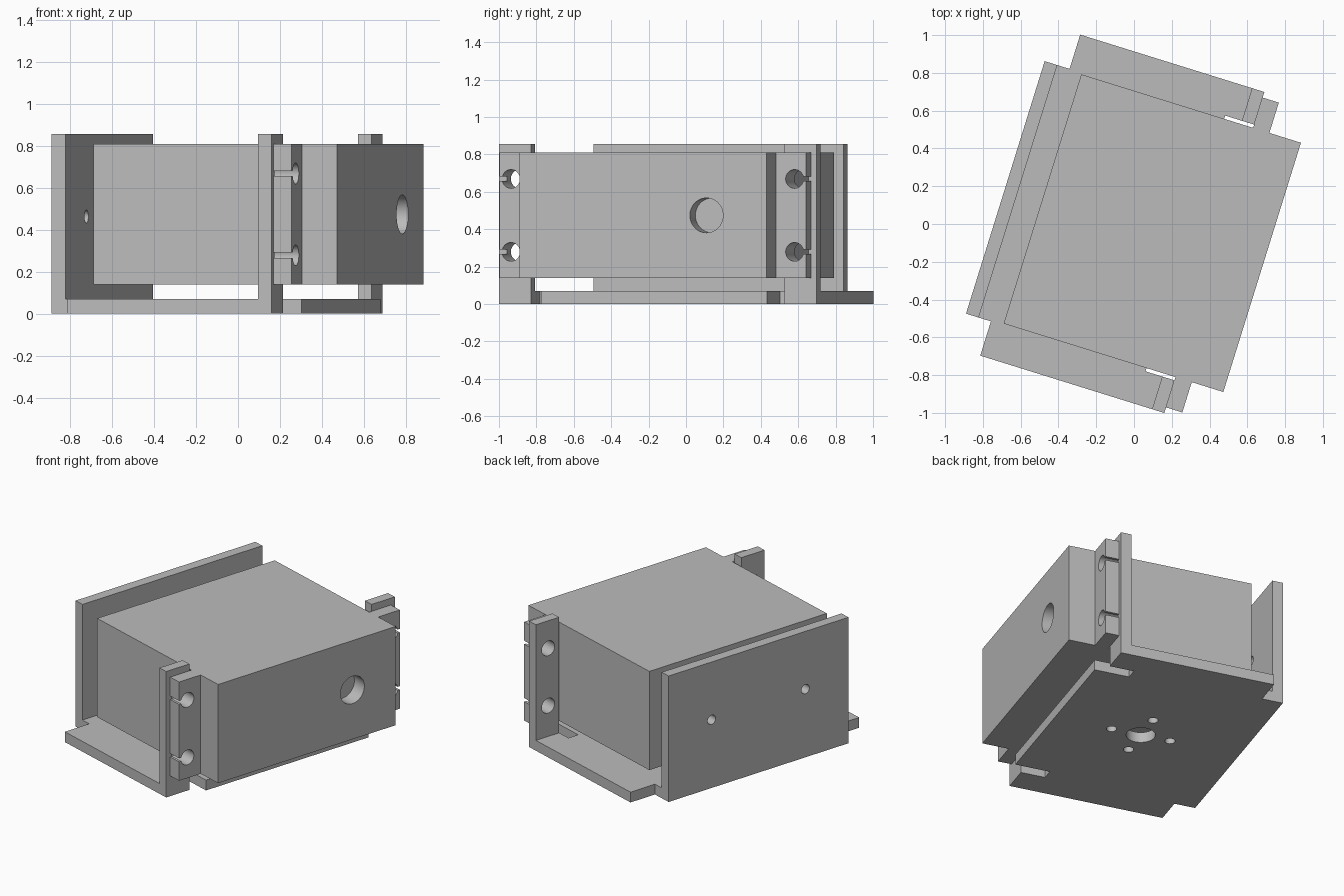
import bpy, bmesh
from math import radians, pi
from mathutils import Matrix, Vector

if "Cube" in bpy.data.objects:
    bpy.data.objects.remove(bpy.data.objects["Cube"], do_unlink=True)

# Whole assembly is turned about z and sits slightly off centre
TURN = Matrix.Rotation(radians(-17.3), 4, 'Z')
PLACE = TURN @ Matrix.Translation((0, -0.0175, 0))

grey = bpy.data.materials.new("plain grey")
grey.use_nodes = True
GREY = (0.5, 0.5, 0.5, 1)
grey.diffuse_color = GREY
grey.node_tree.nodes["Principled BSDF"].inputs["Base Color"].default_value = GREY


def finish(name, bm):
    bmesh.ops.recalc_face_normals(bm, faces=bm.faces)
    mesh = bpy.data.meshes.new(name)
    bm.to_mesh(mesh)
    bm.free()
    mesh.materials.append(grey)
    obj = bpy.data.objects.new(name, mesh)
    bpy.context.collection.objects.link(obj)
    obj.matrix_world = PLACE
    return obj


def plate(name, outline, bottom, top):
    """Extrude a plan outline from bottom to top."""
    bm = bmesh.new()
    face = bm.faces.new([bm.verts.new((x, y, bottom)) for x, y in outline])
    new = bmesh.ops.extrude_face_region(bm, geom=[face])["geom"]
    verts = [v for v in new if isinstance(v, bmesh.types.BMVert)]
    bmesh.ops.translate(bm, verts=verts, vec=(0, 0, top - bottom))
    return finish(name, bm)


def box(name, x0, x1, y0, y1, z0, z1):
    return plate(name, [(x0, y0), (x1, y0), (x1, y1), (x0, y1)], z0, z1)


def mirrored(half):
    """Complete a plan outline by mirroring its half across y = 0."""
    return half + [(x, -y) for x, y in reversed(half)]


def drill(axis, centre, radius, depth):
    """Cylindrical cutter along x or z."""
    bm = bmesh.new()
    spin = Matrix.Rotation(pi / 2, 4, 'Y') if axis == 'x' else Matrix()
    bmesh.ops.create_cone(bm, cap_ends=True, segments=48, radius1=radius,
                          radius2=radius, depth=depth,
                          matrix=Matrix.Translation(centre) @ spin)
    return finish("hole_cutter", bm)


def cut(obj, cutters):
    for c in cutters:
        c.hide_render = True
        mod = obj.modifiers.new("cut", 'BOOLEAN')
        mod.operation, mod.solver, mod.object = 'DIFFERENCE', 'EXACT', c
    bpy.context.view_layer.update()
    graph = bpy.context.evaluated_depsgraph_get()
    mesh = bpy.data.meshes.new_from_object(obj.evaluated_get(graph))
    obj.modifiers.clear()
    obj.data = mesh
    for c in cutters:
        bpy.data.objects.remove(c, do_unlink=True)
    bpy.ops.object.select_all(action='DESELECT')
    obj.select_set(True)
    bpy.context.view_layer.objects.active = obj
    bpy.ops.object.shade_smooth_by_angle(angle=radians(30))


# Key dimensions
BASE_TOP, WALL_TOP = 0.07, 0.856
BODY_LOW, BODY_HIGH = 0.138, 0.809
MID = (BODY_LOW + BODY_HIGH) / 2
HOLE_Y, HOLE_Z, HOLE_R = 0.794, 0.195, 0.05
POST_IN, POST_OUT = 0.383, 0.451

# Motor body with mounting ears
body = plate("motor_body", mirrored([
    (-0.502, 0.691), (0.451, 0.691), (0.451, 0.859),
    (0.541, 0.859), (0.541, 0.691), (0.716, 0.691)]), BODY_LOW, BODY_HIGH)
cutters = [drill('x', (0.716, 0.355, MID), 0.093, 0.2)]
for side in (-1, 1):
    for level in (-1, 1):
        y, z = side * HOLE_Y, MID + level * HOLE_Z
        cutters.append(drill('x', (0.5, y, z), HOLE_R, 0.2))
        ends = sorted((y, side * 0.95))
        cutters.append(box("ear_slot_cutter", 0.4, 0.6, *ends, z - 0.012, z + 0.012))
cut(body, cutters)

# Bracket base with a stepped rear, a front tab and two side slots
base = plate("bracket_base", mirrored([
    (-0.708, 0.7), (-0.57, 0.7), (-0.57, 0.89), (POST_OUT, 0.89),
    (POST_OUT, 0.709), (0.29, 0.709), (0.29, 0.633), (0.52, 0.633)]), 0, BASE_TOP)
hub = Vector((-0.052, 0, 0))
cutters = [drill('z', hub, 0.09, 0.3)]
for k in range(4):
    arm = Matrix.Rotation(k * pi / 2, 3, 'Z') @ Vector((0.195, 0, 0))
    cutters.append(drill('z', hub + arm, 0.032, 0.3))
cut(base, cutters)

# Rear wall with two screw holes
wall = box("rear_wall", -0.708, -0.638, -0.7, 0.7, BASE_TOP, WALL_TOP)
cut(wall, [drill('x', (-0.67, s * 0.365, 0.463), 0.031, 0.3) for s in (-1, 1)])

# Upright posts behind the ears
for side, label in ((-1, "front_post"), (1, "back_post")):
    post = box(label, POST_IN, POST_OUT, *sorted((side * 0.709, side * 0.89)),
               BASE_TOP, WALL_TOP)
    cut(post, [drill('x', (0.42, side * HOLE_Y, MID + s * HOLE_Z), HOLE_R, 0.3)
               for s in (-1, 1)])
